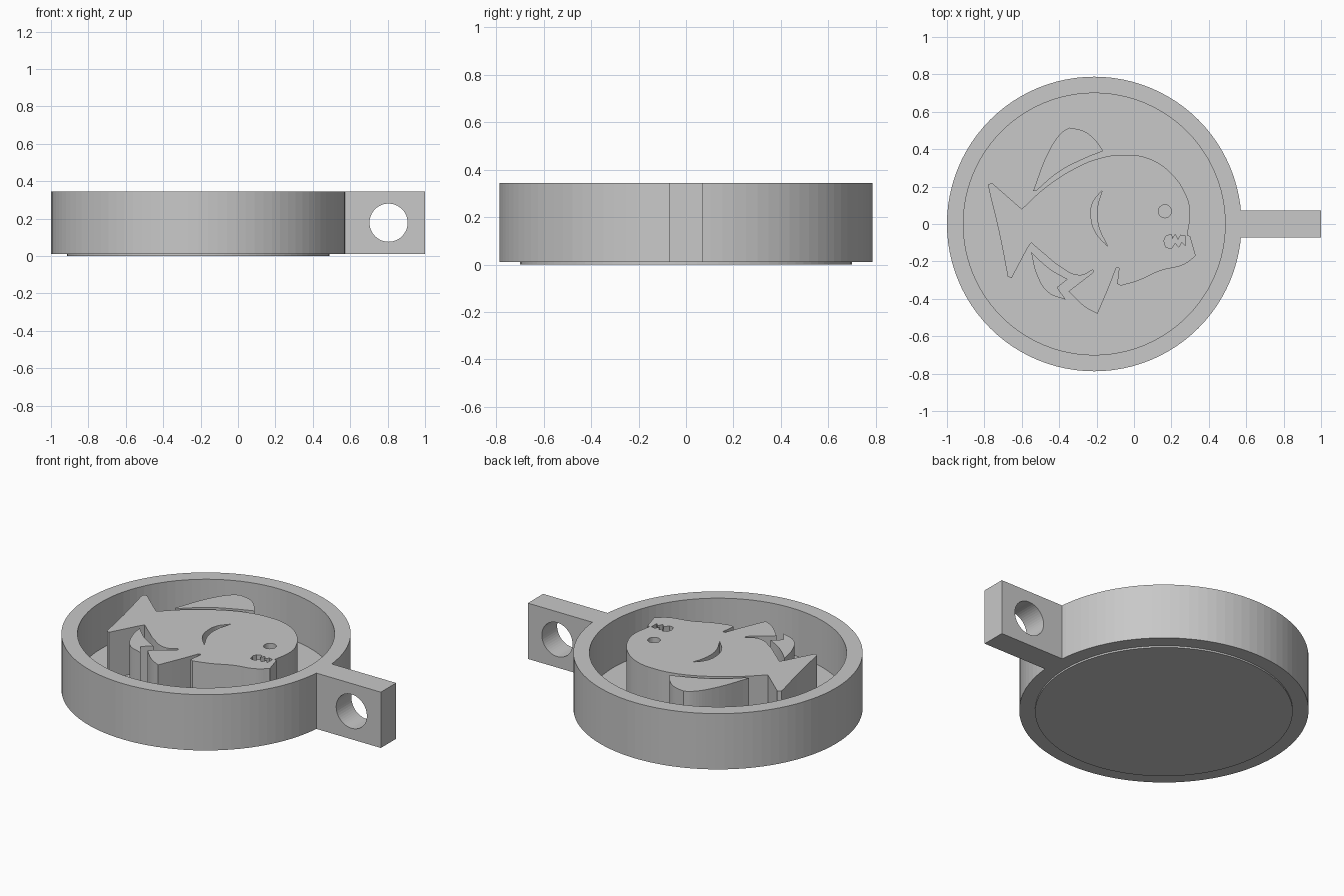
import bpy
import bmesh
from math import cos, sin, tau, radians

cube = bpy.data.objects.get("Cube")
if cube:
    bpy.data.objects.remove(cube, do_unlink=True)

GREY = (0.58, 0.58, 0.58, 1.0)
grey = bpy.data.materials.new("plain grey")
grey.use_nodes = True
grey.diffuse_color = GREY
grey.node_tree.nodes["Principled BSDF"].inputs["Base Color"].default_value = GREY

CENTRE = -0.2125                    # middle of the round mould along x
BASE, FLOOR, TOP = 0.01, 0.065, 0.345
UNIT = 0.01                         # outlines are drawn in hundredths


def circle(x, y, radius, sides):
    return [(x + radius * cos(tau * i / sides), y + radius * sin(tau * i / sides))
            for i in range(sides)]


def add_outline(curve, points):
    """Closed outline; a point with a third entry is smooth, others are corners."""
    spline = curve.splines.new("BEZIER")
    spline.bezier_points.add(len(points) - 1)
    for knot, point in zip(spline.bezier_points, points):
        knot.co = (point[0] * UNIT, point[1] * UNIT, 0)
        kind = "AUTO" if len(point) > 2 else "VECTOR"
        knot.handle_left_type = knot.handle_right_type = kind
    spline.use_cyclic_u = True


def add_polygon(curve, points):
    spline = curve.splines.new("POLY")
    spline.points.add(len(points) - 1)
    for knot, (x, y) in zip(spline.points, points):
        knot.co = (x, y, 0, 1)
    spline.use_cyclic_u = True


def plate(name, low, high, outlines=(), polygons=(), upright=False):
    """Extrude flat outlines into a solid; inner outlines become holes."""
    curve = bpy.data.curves.new(name + " profile", "CURVE")
    curve.dimensions = "2D"
    curve.fill_mode = "BOTH"
    curve.resolution_u = 6
    curve.extrude = (high - low) / 2
    for points in outlines:
        add_outline(curve, points)
    for points in polygons:
        add_polygon(curve, points)
    source = bpy.data.objects.new(name + " source", curve)
    bpy.context.collection.objects.link(source)
    graph = bpy.context.evaluated_depsgraph_get()
    mesh = bpy.data.meshes.new_from_object(source.evaluated_get(graph))
    bpy.data.objects.remove(source, do_unlink=True)
    bpy.data.curves.remove(curve)

    bm = bmesh.new()
    bm.from_mesh(mesh)
    bmesh.ops.remove_doubles(bm, verts=bm.verts, dist=0.0001)
    bmesh.ops.recalc_face_normals(bm, faces=bm.faces)
    for face in bm.faces:
        face.smooth = False
        face.material_index = 0
    bm.to_mesh(mesh)
    bm.free()
    mesh.materials.clear()
    mesh.materials.append(grey)
    part = bpy.data.objects.new(name, mesh)
    bpy.context.collection.objects.link(part)
    if upright:
        part.rotation_euler.x = radians(90)
    else:
        part.location.z = (low + high) / 2
    return part


# Round tray: floor and wall
plate("tray_floor", 0, FLOOR, polygons=[circle(CENTRE, 0, 0.701, 96)])
plate("tray_wall", BASE, TOP, polygons=[circle(CENTRE, 0, 0.7875, 96),
                                        circle(CENTRE, 0, 0.70, 96)])

# Handle tab with a round hole through its thickness
tab = [(0.53, BASE), (1, BASE), (1, TOP), (0.53, TOP)]
plate("handle", -0.0725, 0.0725, upright=True,
      polygons=[tab, circle(0.805, 0.178, 0.102, 48)])

# Fish body with tail and belly fin
S = True
body = [
    (-78, 21), (-76, 22), (-60, 8), (-48, 19, S), (-33, 29, S), (-19, 35, S),
    (-5, 37, S), (8, 35, S), (20, 27, S), (28, 15, S), (30, 7, S), (28.5, -6),
    (30, -6.5), (33, -17), (27, -21.5, S), (14, -25, S), (3, -30, S), (-7, -33),
    (-9, -32), (-8, -23.5), (-9.5, -23.5), (-14, -35, S), (-19.5, -48),
    (-26, -44.5, S), (-35, -36), (-22, -26), (-22, -24.5), (-29, -27.5, S),
    (-40, -22.5, S), (-48, -16, S), (-55, -10), (-57, -13), (-65.5, -29),
    (-67.5, -28), (-72, -5, S), (-77.5, 18),
]
# Openings in the body
gill = [(-17, 18), (-22, 11.5, S), (-23, 4, S), (-20.5, -4.5, S), (-14, -12),
        (-19, -1, S), (-19.5, 9, S)]
mouth = [(16, -9), (17, -6.5), (20, -5.5), (20.5, -8), (22, -5.5), (23.5, -8.5),
         (25, -6), (27.5, -6.5), (27.5, -11.5), (25.5, -9.5), (24, -12.5),
         (22, -10), (20, -13), (17, -12.5)]
eye = circle(0.165, 0.068, 0.035, 24)
LOW = FLOOR - 0.02                  # sink the relief slightly into the floor
plate("fish_body", LOW, TOP, [body, gill, mouth], [eye])

# Separate fins above and below the body
back_fin = [(-54, 17.5), (-45, 40, S), (-38.5, 49, S), (-34.5, 51.5),
            (-26.5, 49.5, S), (-19.5, 43.5, S), (-16.5, 39), (-26.5, 35, S),
            (-40, 28, S), (-52, 18)]
rear_fin = [(-55, -15), (-45, -24, S), (-35.5, -29.5), (-41, -34), (-36.5, -40.5),
            (-46, -36.5, S), (-52, -27, S)]
plate("fish_back_fin", LOW, TOP, [back_fin])
plate("fish_rear_fin", LOW, TOP, [rear_fin])
